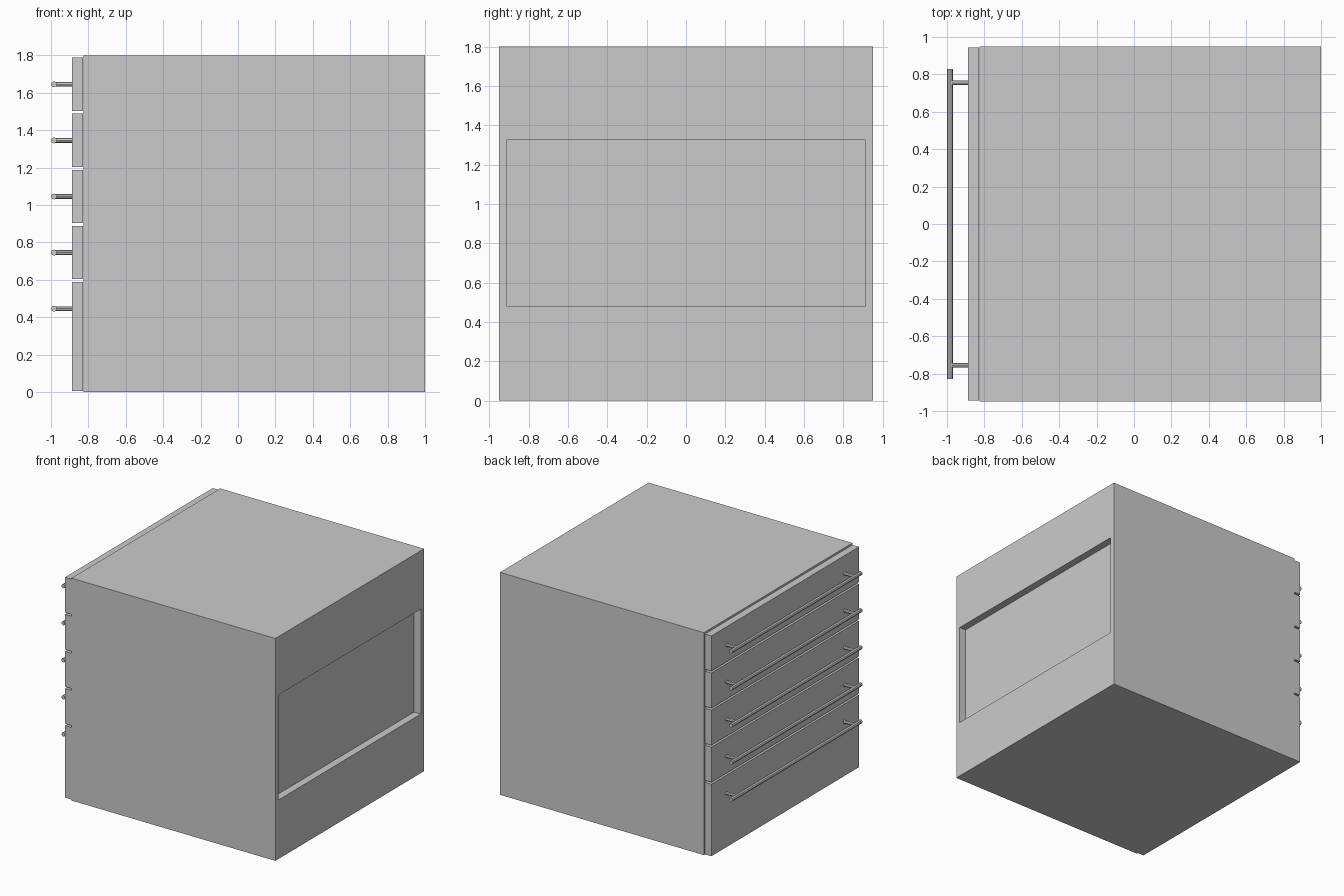
import bpy, bmesh, math
from mathutils import Matrix, Vector

cube = bpy.data.objects.get("Cube")
if cube:
    bpy.data.objects.remove(cube, do_unlink=True)

grey = bpy.data.materials.new("light_grey")
grey.use_nodes = True
COLOUR = (0.6, 0.6, 0.6, 1)
grey.diffuse_color = COLOUR
grey.node_tree.nodes["Principled BSDF"].inputs["Base Color"].default_value = COLOUR


def add_object(name, bm):
    mesh = bpy.data.meshes.new(name)
    bm.to_mesh(mesh)
    bm.free()
    mesh.materials.append(grey)
    obj = bpy.data.objects.new(name, mesh)
    bpy.context.collection.objects.link(obj)
    return obj


def add_box(bm, lo, hi):
    lo, hi = Vector(lo), Vector(hi)
    matrix = Matrix.Translation((lo + hi) / 2) @ Matrix.Diagonal((*(hi - lo), 1))
    bmesh.ops.create_cube(bm, size=1, matrix=matrix)


def add_rod(bm, centre, axis, length, radius):
    turn = Vector((0, 0, 1)).rotation_difference(Vector(axis)).to_matrix().to_4x4()
    bmesh.ops.create_cone(bm, cap_ends=True, segments=8, radius1=radius,
                          radius2=radius, depth=length,
                          matrix=Matrix.Translation(centre) @ turn)


# Cabinet body with a shallow rectangular recess in the +x side
bm = bmesh.new()
add_box(bm, (-0.825, -0.95, 0), (1, 0.95, 1.8))
side = max(bm.faces, key=lambda f: f.calc_center_median().x)
bmesh.ops.inset_individual(bm, faces=[side], thickness=0.058)
for v in side.verts:
    v.co.z = 0.478 if v.co.z < 0.9 else 1.327
panel = bmesh.ops.extrude_face_region(bm, geom=[side])["geom"]
bmesh.ops.translate(bm, vec=(-0.06, 0, 0),
                    verts=[g for g in panel if isinstance(g, bmesh.types.BMVert)])
if side.is_valid:
    bm.faces.remove(side)
bmesh.ops.recalc_face_normals(bm, faces=bm.faces)
add_object("cabinet_body", bm)

# Five drawer fronts, each with a bar handle on two posts
for i in range(5):
    z = 0.3 * i
    bm = bmesh.new()
    add_box(bm, (-0.888, -0.944, z + 0.303 if i else 0.005),
            (-0.83, 0.944, z + 0.588))
    add_object(f"drawer_front_{i + 1}", bm)

    bm = bmesh.new()
    add_rod(bm, (-0.984, 0, z + 0.445), (0, 1, 0), 1.66, 0.016)
    for y in (-0.755, 0.755):
        add_rod(bm, (-0.935, y, z + 0.445), (1, 0, 0), 0.098, 0.013)
    handle = add_object(f"drawer_handle_{i + 1}", bm)
    handle.data.shade_flat()
